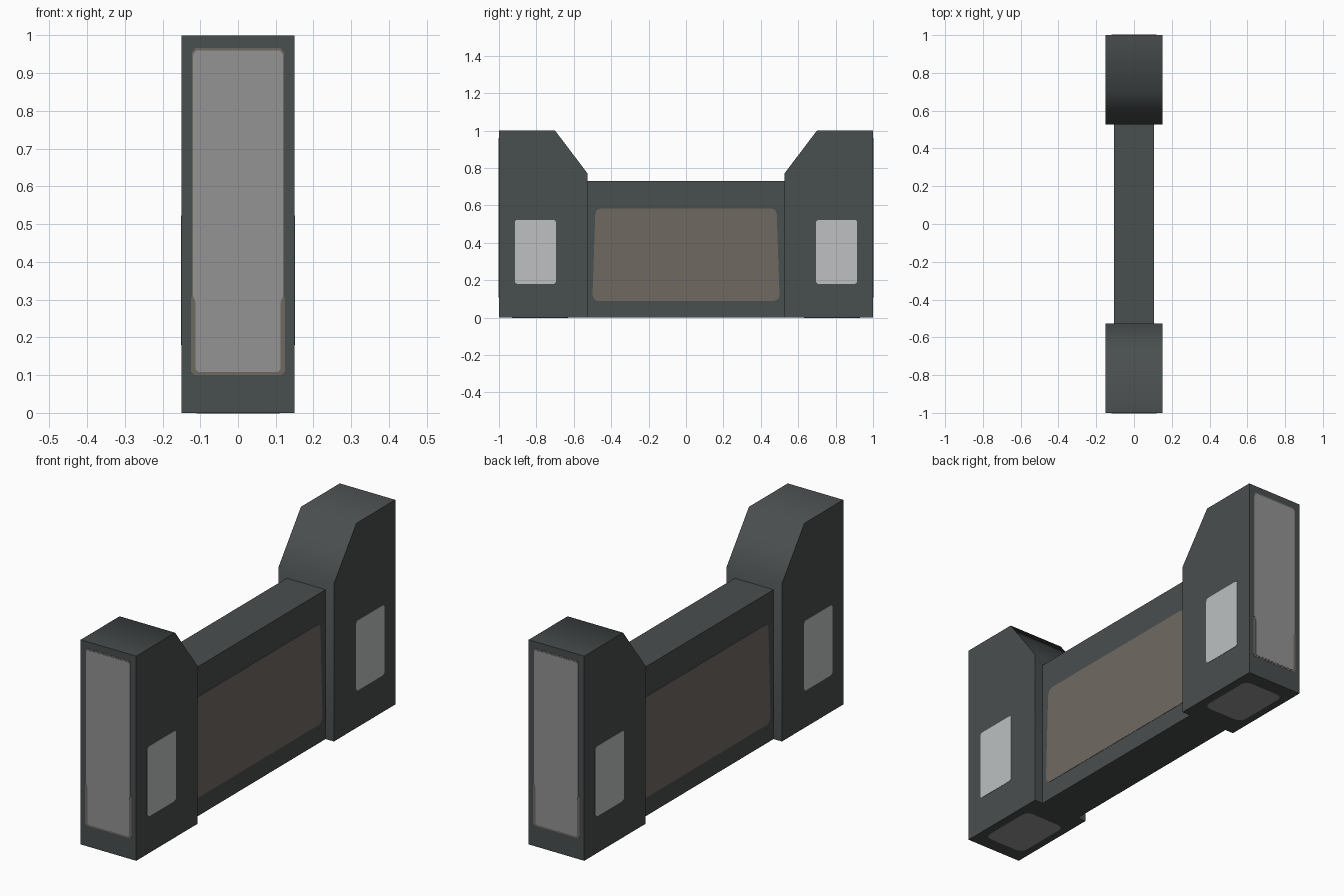
import bpy, bmesh, math

if "Cube" in bpy.data.objects:
    bpy.data.objects.remove(bpy.data.objects["Cube"])


def srgb(r, g, b):
    def lin(c):
        c /= 255
        return c / 12.92 if c <= 0.04045 else ((c + 0.055) / 1.055) ** 2.4
    return (lin(r), lin(g), lin(b), 1)


def material(name, *rgb):
    m = bpy.data.materials.new(name)
    m.diffuse_color = srgb(*rgb)
    m.use_nodes = True
    m.node_tree.nodes["Principled BSDF"].inputs["Base Color"].default_value = m.diffuse_color
    return m


CHARCOAL = material("charcoal", 73, 78, 78)
BROWN = material("warm_brown_grey", 112, 105, 98)
GREY = material("mid_grey", 147, 147, 147)
LIGHT = material("light_grey", 189, 192, 193)


def prism(name, outline, place, lo, hi, mat):
    """Extrude a 2D outline between two depths; place maps (u, v, depth) to xyz."""
    bm = bmesh.new()
    low = [bm.verts.new(place(u, v, lo)) for u, v in outline]
    high = [bm.verts.new(place(u, v, hi)) for u, v in outline]
    bm.faces.new(low)
    bm.faces.new(high)
    n = len(outline)
    for i in range(n):
        j = (i + 1) % n
        bm.faces.new((low[i], low[j], high[j], high[i]))
    bmesh.ops.recalc_face_normals(bm, faces=bm.faces)
    me = bpy.data.meshes.new(name)
    bm.to_mesh(me)
    bm.free()
    me.materials.append(mat)
    ob = bpy.data.objects.new(name, me)
    bpy.context.collection.objects.link(ob)
    return ob


def rounded(u0, u1, v0, v1, r, taper=0, steps=3):
    """Rounded rectangle whose top edge can be drawn in by taper on each side."""
    pts = []
    corners = ((u1 - r, v0 + r, -90), (u1 - r - taper, v1 - r, 0),
               (u0 + r + taper, v1 - r, 90), (u0 + r, v0 + r, 180))
    for cu, cv, a0 in corners:
        for i in range(steps + 1):
            a = math.radians(a0 + 90 * i / steps)
            pts.append((cu + r * math.cos(a), cv + r * math.sin(a)))
    return pts


def along_x(u, v, d):
    return (d, u, v)


# connecting beam
prism("beam", [(-.527, 0), (.527, 0), (.527, .73), (-.527, .73)],
      along_x, -.105, .105, CHARCOAL)

# end panel outlines, a little narrower near the foot
rim = [(.116, .1), (.125, .11), (.125, .3), (.122, .31), (.122, .955), (.112, .967)]
face = [(.105, .108), (.112, .115), (.112, .29), (.119, .31), (.119, .95), (.112, .96)]


def mirrored(half):
    return half + [(-u, v) for u, v in reversed(half)]


for s, end in ((-1, "front"), (1, "back")):
    # chamfered end post, softly shaded over the slope
    post = prism(end + "_post",
                 [(s * y, z) for y, z in ((1, 0), (1, 1), (.7, 1), (.526, .77), (.526, 0))],
                 along_x, -.15, .15, CHARCOAL)
    bpy.ops.object.select_all(action='DESELECT')
    post.select_set(True)
    bpy.context.view_layer.objects.active = post
    bpy.ops.object.shade_smooth_by_angle(angle=math.radians(60))

    # tall end panel with its thin border
    def on_end(u, v, d, s=s):
        return (u, s * d, v)
    prism(end + "_panel_border", mirrored(rim), on_end, .995, 1.001, BROWN)
    prism(end + "_panel", mirrored(face), on_end, .995, 1.002, GREY)

    # foot pad underneath
    def on_foot(u, v, d, s=s):
        return (u, s * v, d)
    prism(end + "_foot_pad", rounded(-.11, .11, .63, .93, .035), on_foot,
          -.001, .004, GREY)

for s, side in ((-1, "left"), (1, "right")):
    def on_side(u, v, d, s=s):
        return (s * d, u, v)
    # large beam panel
    prism(side + "_beam_panel", rounded(-.5, .5, .09, .583, .03, .015),
          on_side, .1, .1065, BROWN)
    # small light panels on the posts
    for e, end in ((-1, "front"), (1, "back")):
        y0, y1 = sorted((e * .695, e * .915))
        prism(side + "_" + end + "_window", rounded(y0, y1, .18, .523, .015),
              on_side, .145, .1515, LIGHT)
